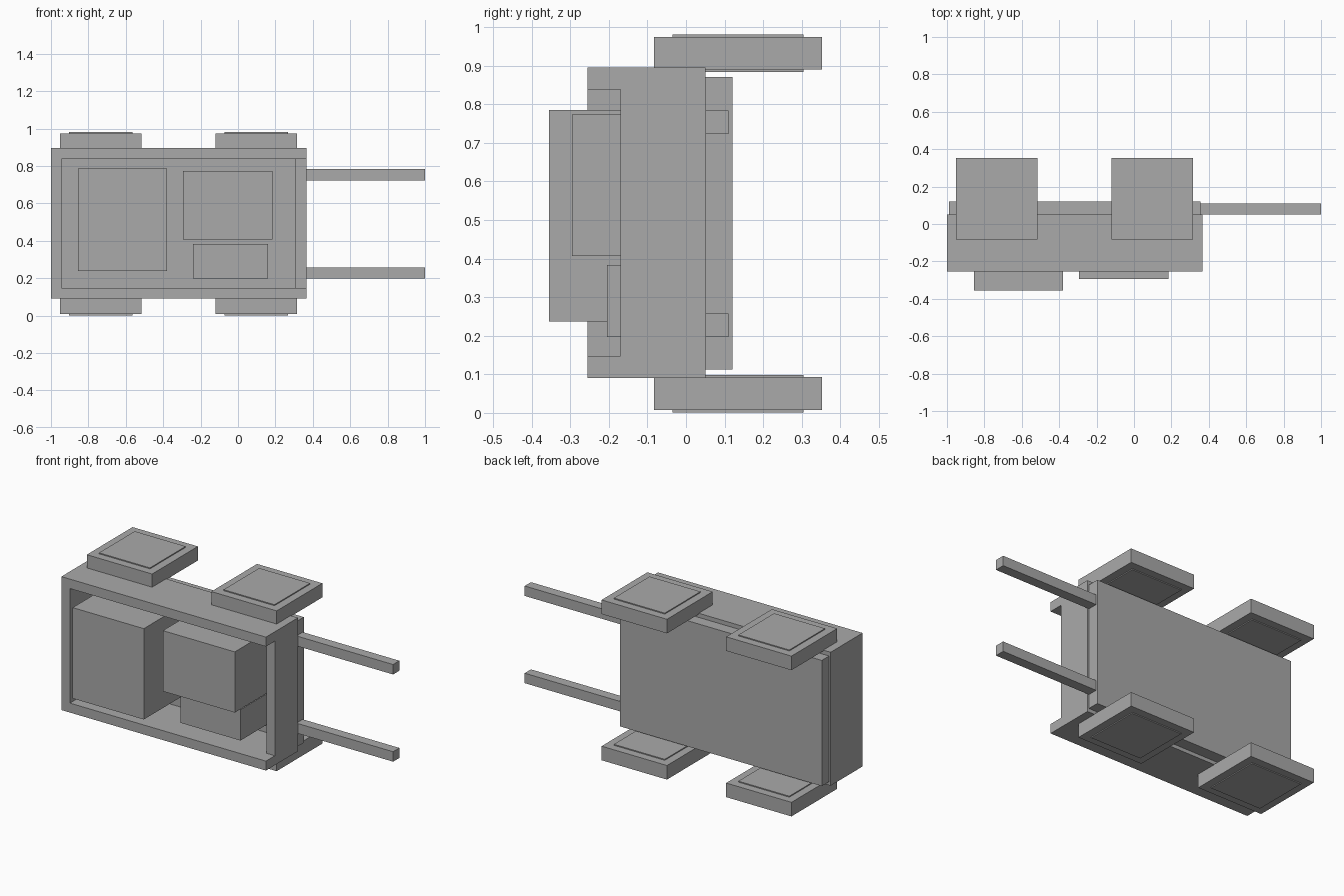
import bpy
from mathutils import Vector

cube = bpy.data.objects.get("Cube")
if cube:
    bpy.data.objects.remove(cube, do_unlink=True)

GREY = (0.4, 0.4, 0.4, 1.0)
grey = bpy.data.materials.new("plain grey")
grey.use_nodes = True
grey.diffuse_color = GREY
grey.node_tree.nodes["Principled BSDF"].inputs["Base Color"].default_value = GREY


def box(name, x, y, z):
    """Add a box spanning the given (low, high) range on each axis."""
    low, high = Vector((x[0], y[0], z[0])), Vector((x[1], y[1], z[1]))
    bpy.ops.mesh.primitive_cube_add(size=1)
    obj = bpy.context.object
    obj.name = name
    for v in obj.data.vertices:
        v.co = [(a + b) / 2 + c * (b - a) for a, b, c in zip(low, high, v.co)]
    obj.data.materials.append(grey)
    return obj


# Tray: two long sides, a tall end and a lower end, open to the front
LEFT, RIGHT = -1.0, 0.365
BOTTOM, TOP = 0.09, 0.895
RIM, BASE = -0.255, 0.05
WALL = 0.057
inner = (BOTTOM + WALL, TOP - WALL)
box("lower_side_wall", (LEFT, RIGHT), (RIM, BASE), (BOTTOM, inner[0]))
box("upper_side_wall", (LEFT, RIGHT), (RIM, BASE), (inner[1], TOP))
box("tall_end_wall", (LEFT, LEFT + WALL), (RIM, BASE), inner)
box("low_end_wall", (RIGHT - WALL, RIGHT), (-0.17, BASE), inner)

# Floor slab behind the walls
box("tray_floor", (-0.99, 0.355), (BASE, 0.12), (0.112, 0.87))

# Cargo boxes resting on the floor
box("large_crate", (-0.855, -0.38), (-0.355, BASE), (0.237, 0.785))
box("medium_crate", (-0.295, 0.185), (-0.295, BASE), (0.407, 0.773))
box("small_crate", (-0.24, 0.16), (-0.205, BASE), (0.197, 0.383))

# Pull handles
for name, z in (("lower_handle", 0.197), ("upper_handle", 0.723)):
    box(name, (0.34, 1.0), (BASE, 0.11), (z, z + 0.06))

# Square wheels, each with a slightly thicker hub plate
for end, x in (("rear", -0.733), ("front", 0.098)):
    for side, z in (("lower", 0.05), ("upper", 0.932)):
        for part, half, depth in (("wheel", 0.218, 0.0425), ("hub", 0.17, 0.0485)):
            box(f"{end}_{side}_{part}", (x - half, x + half),
                (0.135 - half, 0.135 + half), (z - depth, z + depth))
